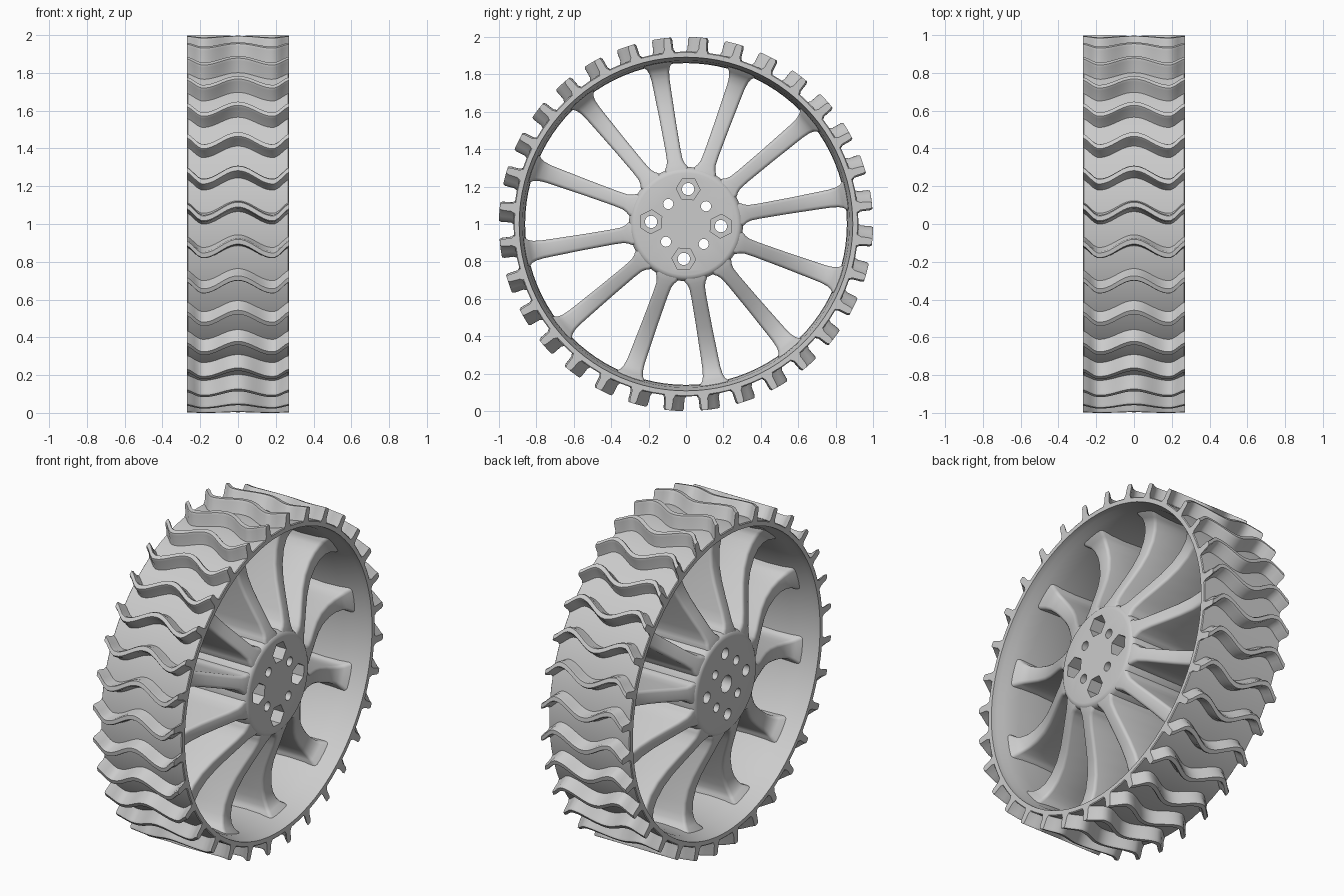
import bpy, bmesh
from math import sin, cos, pi, radians

if "Cube" in bpy.data.objects:
    bpy.data.objects.remove(bpy.data.objects["Cube"])

HALF = 0.27      # half width of the wheel


def pt(x, r, a, t=0.0):
    """Point at axial x, radius r, angle a clockwise from top, tangential shift t."""
    return (x, r * sin(a) + t * cos(a), 1 + r * cos(a) - t * sin(a))


def loft(bm, rings, wrap=False):
    """Skin a list of closed rings, capped at the ends unless wrapped."""
    vs = [[bm.verts.new(p) for p in ring] for ring in rings]
    n = len(vs[0])
    for i in range(len(vs) if wrap else len(vs) - 1):
        a, b = vs[i], vs[(i + 1) % len(vs)]
        for j in range(n):
            k = (j + 1) % n
            bm.faces.new((a[j], a[k], b[k], b[j]))
    if not wrap:
        bm.faces.new(vs[0])
        bm.faces.new(vs[-1])


def finish(name, bm, angle=35):
    bmesh.ops.recalc_face_normals(bm, faces=bm.faces[:])
    me = bpy.data.meshes.new(name)
    bm.to_mesh(me)
    bm.free()
    ob = bpy.data.objects.new(name, me)
    bpy.context.collection.objects.link(ob)
    if angle:
        smooth(ob, angle)
    return ob


def smooth(ob, angle):
    bpy.ops.object.select_all(action='DESELECT')
    ob.select_set(True)
    bpy.context.view_layer.objects.active = ob
    bpy.ops.object.shade_smooth_by_angle(angle=radians(angle))


# Rim: thin band, slightly thicker towards the middle
half_profile = [(HALF, 0.917), (0.266, 0.922)]
inner = [(0.0, 0.86), (0.10, 0.863), (0.20, 0.874), (0.235, 0.888), (HALF, 0.892)]
profile = ([(-x, r) for x, r in half_profile] + [(x, r) for x, r in reversed(half_profile)]
           + list(reversed(inner)) + [(-x, r) for x, r in inner[1:]])
bm = bmesh.new()
N = 96
loft(bm, [[pt(x, r, 2 * pi * i / N) for x, r in profile] for i in range(N)], wrap=True)
finish("rim", bm)


# Tread: 32 wavy lugs across the rim
def wave(x):
    x = abs(x)
    if x < 0.185:
        return 0.035 * cos(pi * x / 0.185)
    u = (x - 0.185) / (HALF - 0.185)
    return -0.035 + 0.062 * (1 - cos(pi * u * 0.85)) / (1 - cos(pi * 0.85))


section = [(-0.032, 0.910), (-0.030, 0.922), (-0.021, 0.936), (-0.018, 0.988), (-0.012, 1.0)]
section = section + [(-t, r) for t, r in reversed(section)]
STEPS = 28
bm = bmesh.new()
for k in range(32):
    a0 = radians(3.8) + 2 * pi * k / 32
    rings = []
    for s in range(STEPS + 1):
        x = -HALF + 2 * HALF * s / STEPS
        rings.append([pt(x, r, a0 + (t + wave(x)) / 0.96) for t, r in section])
    loft(bm, rings)
finish("tread_lugs", bm)

# Spokes: 12 blades, broad at the hub, flaring again into the rim
# (radius, half axial depth, half tangential width)
stations = [(0.275, 0.264, 0.066), (0.305, 0.258, 0.060), (0.32, 0.254, 0.050),
            (0.345, 0.245, 0.042), (0.40, 0.222, 0.040), (0.48, 0.185, 0.041),
            (0.56, 0.150, 0.042), (0.64, 0.124, 0.044), (0.72, 0.112, 0.046),
            (0.78, 0.115, 0.048), (0.82, 0.128, 0.053), (0.845, 0.145, 0.062),
            (0.862, 0.168, 0.078), (0.88, 0.18, 0.085)]
bm = bmesh.new()
for k in range(12):
    a0 = radians(20 + 30 * k)
    rings = []
    for r, d, w in stations:
        ring = []
        for sx, sw, start in ((1, 1, 0), (-1, 1, 90), (-1, -1, 180), (1, -1, 270)):
            for q in (0, 30, 60, 90):
                c = radians(start + q)
                ring.append(pt(sx * (d - 0.018) + 0.018 * cos(c), r, a0,
                               sw * (w - 0.018) + 0.018 * sin(c)))
        rings.append(ring)
    loft(bm, rings)
finish("spokes", bm, 40)

# Hub: full-width drum with rounded edges
edge = [(HALF, 0.272), (0.267, 0.285), (0.258, 0.297), (0.24, 0.305)]
prof = [(-x, r) for x, r in edge] + list(reversed(edge))
bm = bmesh.new()
loft(bm, [[pt(x, r, 2 * pi * i / 72) for i in range(72)] for x, r in prof])
hub = finish("hub", bm, None)


# Hub holes: bolt holes, hex nut pockets, small holes and a blind axle bore
def bore(rad, dist, angle, x0, x1, sides=24):
    _, cy, cz = pt(0, dist, angle)
    bm = bmesh.new()
    loft(bm, [[(x, cy + rad * cos(2 * pi * i / sides - angle),
                cz + rad * sin(2 * pi * i / sides - angle)) for i in range(sides)]
              for x in (x0, x1)])
    cutter = finish("hole_cutter", bm, None)
    cutter.hide_render = True
    mod = hub.modifiers.new("hole", 'BOOLEAN')
    mod.operation = 'DIFFERENCE'
    mod.solver = 'EXACT'
    mod.object = cutter
    bpy.context.view_layer.objects.active = hub
    bpy.ops.object.modifier_apply(modifier=mod.name)
    bpy.data.objects.remove(cutter)


for k in range(4):
    a = radians(3.5 + 90 * k)
    bore(0.033, 0.187, a, -0.4, 0.4)
    bore(0.064, 0.187, a, 0.12, 0.4, sides=6)
    bore(0.027, 0.143, a + pi / 4, -0.4, 0.4)
bore(0.05, 0.0, 0.0, -0.4, 0.1, sides=32)
smooth(hub, 35)
